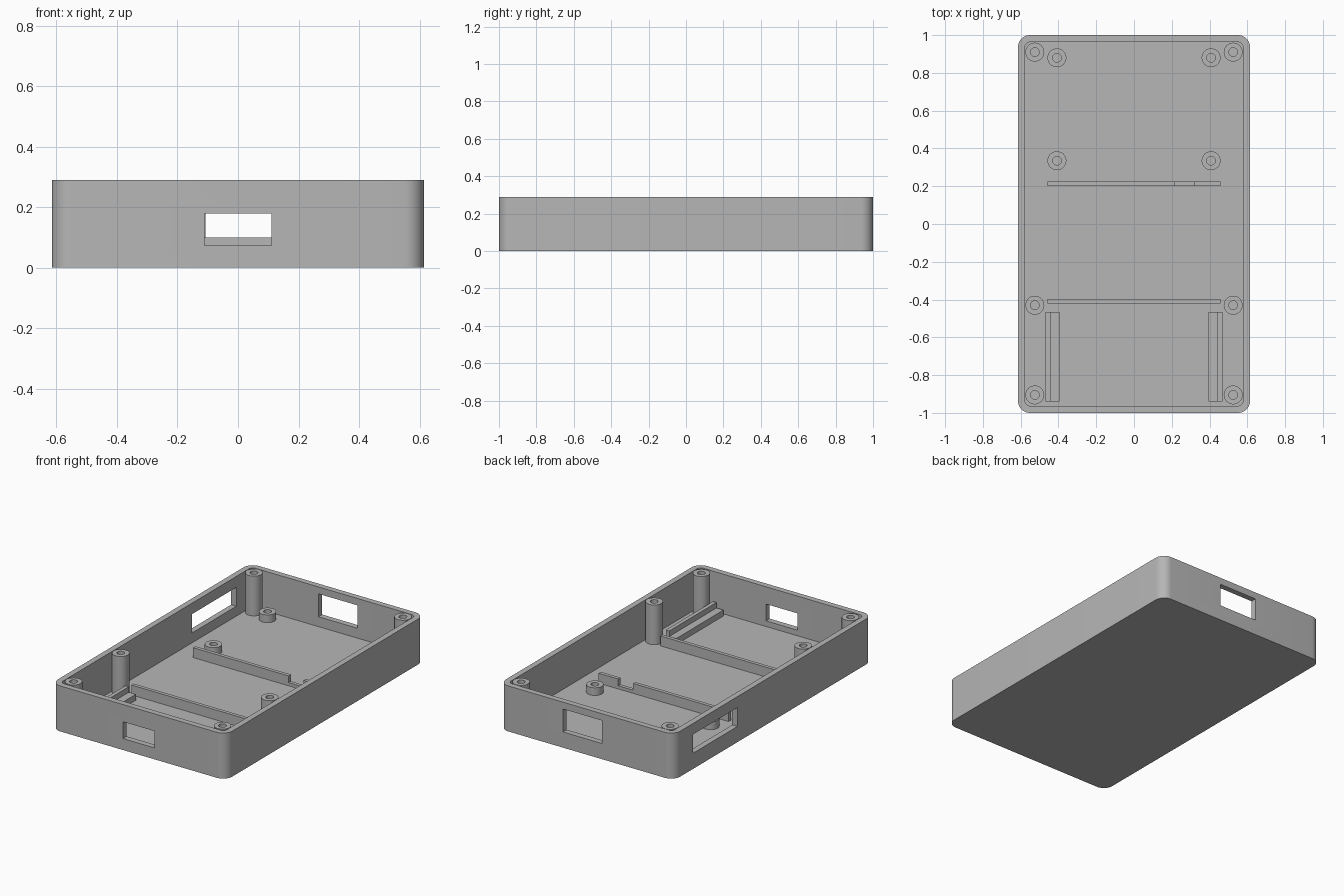
import bpy, bmesh, math

if "Cube" in bpy.data.objects:
    bpy.data.objects.remove(bpy.data.objects["Cube"], do_unlink=True)

HALF_X, HALF_Y, HEIGHT = 0.615, 1.0, 0.29
WALL, FLOOR, ROOT = 0.037, 0.037, 0.03

grey = bpy.data.materials.new("plastic_grey")
grey.use_nodes = True
colour = (0.47, 0.47, 0.47, 1)
grey.diffuse_color = colour
grey.node_tree.nodes["Principled BSDF"].inputs["Base Color"].default_value = colour


def make(name, bm):
    bmesh.ops.recalc_face_normals(bm, faces=bm.faces)
    mesh = bpy.data.meshes.new(name)
    bm.to_mesh(mesh)
    bm.free()
    mesh.materials.append(grey)
    obj = bpy.data.objects.new(name, mesh)
    bpy.context.collection.objects.link(obj)
    return obj


def activate(obj):
    bpy.ops.object.select_all(action='DESELECT')
    obj.select_set(True)
    bpy.context.view_layer.objects.active = obj


def smooth(obj):
    activate(obj)
    bpy.ops.object.shade_smooth_by_angle(angle=math.radians(30))


def prism(name, points, direction):
    """Extrude a closed outline of 3D points along a direction."""
    bm = bmesh.new()
    face = bm.faces.new([bm.verts.new(p) for p in points])
    ext = bmesh.ops.extrude_face_region(bm, geom=[face])
    verts = [g for g in ext["geom"] if isinstance(g, bmesh.types.BMVert)]
    bmesh.ops.translate(bm, verts=verts, vec=direction)
    return make(name, bm)


def rounded_block(name, hx, hy, r, z0, z1, steps=10):
    pts = []
    for i, (sx, sy) in enumerate([(1, 1), (-1, 1), (-1, -1), (1, -1)]):
        for k in range(steps + 1):
            a = math.pi / 2 * (i + k / steps)
            pts.append((sx * (hx - r) + r * math.cos(a),
                        sy * (hy - r) + r * math.sin(a), z0))
    return prism(name, pts, (0, 0, z1 - z0))


def box(name, x0, x1, y0, y1, z0, z1):
    return prism(name, [(x0, y0, z0), (x1, y0, z0), (x1, y1, z0), (x0, y1, z0)],
                 (0, 0, z1 - z0))


def tube(name, x, y, top, outer=0.05, inner=0.023, sides=32):
    """Hollow screw post standing on the floor."""
    bm = bmesh.new()
    profile = [(outer, ROOT), (outer, top), (inner, top), (inner, ROOT)]
    verts = [bm.verts.new((r, 0, z)) for r, z in profile]
    edges = [bm.edges.new(pair) for pair in zip(verts, verts[1:])]
    bmesh.ops.spin(bm, geom=verts + edges, cent=(0, 0, 0), axis=(0, 0, 1),
                   angle=math.tau, steps=sides)
    bmesh.ops.remove_doubles(bm, verts=bm.verts, dist=0.0005)
    bmesh.ops.translate(bm, verts=bm.verts, vec=(x, y, 0))
    smooth(make(name, bm))


# Tray: rounded block, hollowed out and pierced by three windows
tray = rounded_block("tray", HALF_X, HALF_Y, 0.065, 0, HEIGHT)
cutters = [
    rounded_block("cavity_cutter", HALF_X - WALL, HALF_Y - WALL, 0.028, FLOOR, 0.5),
    box("front_window_cutter", -0.11, 0.11, -1.1, -0.9, 0.073, 0.18),
    box("back_window_cutter", -0.107, 0.167, 0.9, 1.1, 0.10, 0.246),
    box("side_window_cutter", -0.7, -0.5, 0.36, 0.81, 0.10, 0.22),
]
for cutter in cutters:
    cutter.hide_render = True
    mod = tray.modifiers.new("cut", 'BOOLEAN')
    mod.operation = 'DIFFERENCE'
    mod.solver = 'EXACT'
    mod.object = cutter
    activate(tray)
    bpy.ops.object.modifier_apply(modifier=mod.name)
for cutter in cutters:
    bpy.data.objects.remove(cutter, do_unlink=True)
smooth(tray)

# Screw posts and rails, mirrored left and right
for side, sx in (("left", 1), ("right", -1)):
    for place, y in (("back", 0.91), ("middle", -0.43), ("front", -0.905)):
        tube(f"{place}_{side}_lid_post", sx * 0.525, y, HEIGHT)
    for place, y in (("back", 0.88), ("inner", 0.335)):
        tube(f"{place}_{side}_board_standoff", sx * 0.408, y, 0.086)

    # Stepped rail: low ledge towards the middle, taller lip outside
    section = [(0.394, ROOT), (0.468, ROOT), (0.468, 0.11),
               (0.443, 0.11), (0.443, 0.075), (0.394, 0.075)]
    prism(f"{side}_rail", [(sx * x, -0.94, z) for x, z in section], (0, 0.475, 0))

# Cross ribs: a plain one, and one with a cable notch
RIB_X, RIB_TOP, RIB_T = 0.458, 0.10, 0.023
box("front_rib", -RIB_X, RIB_X, -0.42, -0.42 + RIB_T, ROOT, RIB_TOP)
notched = [(-RIB_X, ROOT), (RIB_X, ROOT), (RIB_X, RIB_TOP), (0.32, RIB_TOP),
           (0.32, 0.057), (0.215, 0.057), (0.215, RIB_TOP), (-RIB_X, RIB_TOP)]
prism("notched_rib", [(x, 0.202, z) for x, z in notched], (0, RIB_T, 0))
